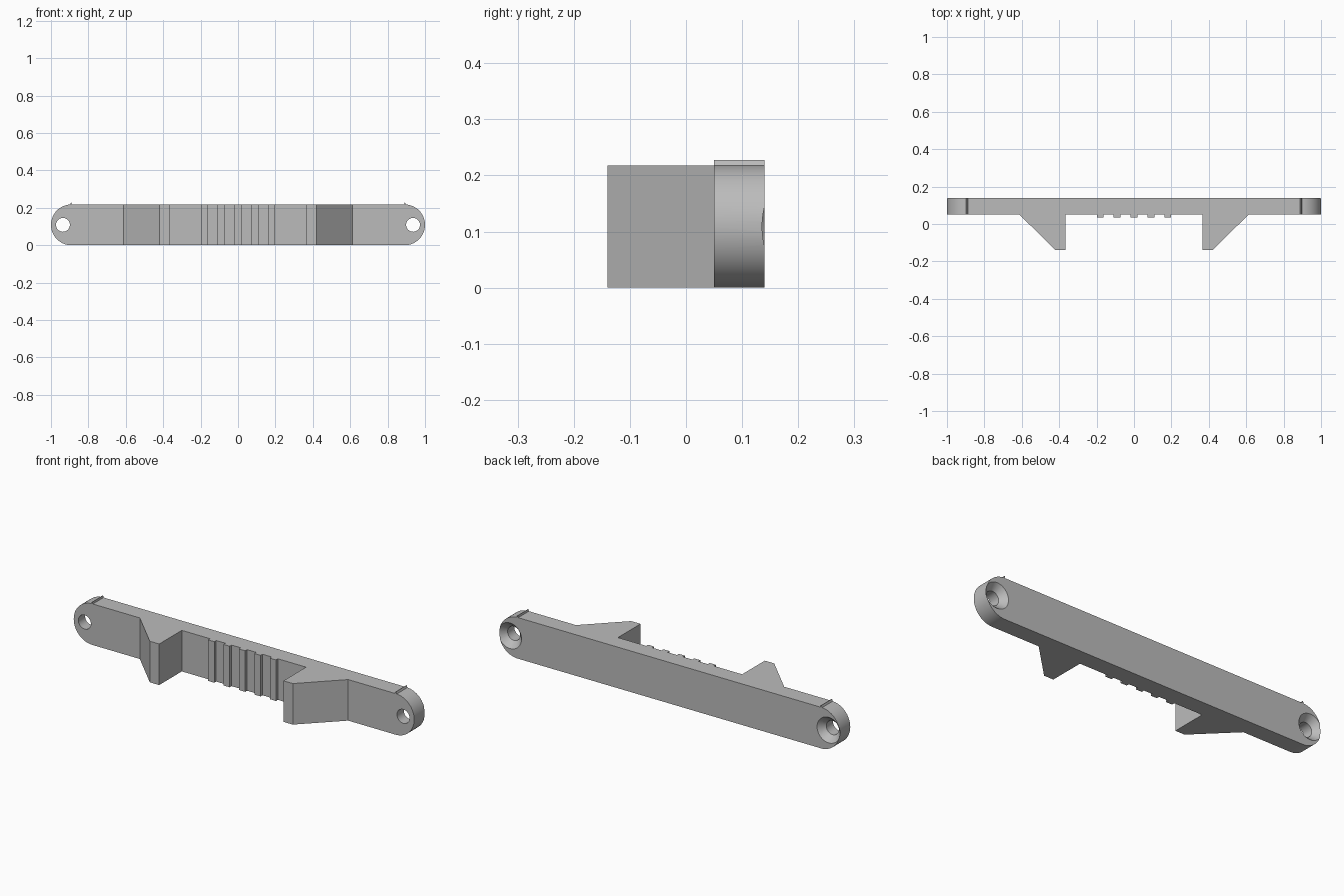
import bpy, bmesh, math
from mathutils import Vector

if "Cube" in bpy.data.objects:
    bpy.data.objects.remove(bpy.data.objects["Cube"], do_unlink=True)

HEIGHT, FRONT, BACK = 0.218, 0.05, 0.14
RADIUS = HEIGHT / 2
END_X = 1 - RADIUS      # centre of the rounded ends
HOLE_X = 0.936

grey = bpy.data.materials.new("plain grey")
grey.use_nodes = True
grey.diffuse_color = (0.5, 0.5, 0.5, 1)
grey.node_tree.nodes["Principled BSDF"].inputs["Base Color"].default_value = (0.5, 0.5, 0.5, 1)


def make_object(name, bm):
    bmesh.ops.recalc_face_normals(bm, faces=bm.faces)
    mesh = bpy.data.meshes.new(name)
    bm.to_mesh(mesh)
    bm.free()
    mesh.materials.append(grey)
    obj = bpy.data.objects.new(name, mesh)
    bpy.context.collection.objects.link(obj)
    return obj


def prism(name, points, offset):
    """Extrude a closed outline of 3D points along an offset."""
    bm = bmesh.new()
    face = bm.faces.new([bm.verts.new(p) for p in points])
    moved = bmesh.ops.extrude_face_region(bm, geom=[face])["geom"]
    verts = [g for g in moved if isinstance(g, bmesh.types.BMVert)]
    bmesh.ops.translate(bm, vec=Vector(offset), verts=verts)
    return make_object(name, bm)


def screw_cutter(x):
    """Lathed through hole with a countersink opening at the back."""
    bm = bmesh.new()
    profile = [(FRONT - 0.05, 0.037), (BACK - 0.033, 0.037),
               (BACK, 0.068), (BACK + 0.02, 0.088)]
    count = 48
    rings = []
    for y, r in profile:
        angles = [2 * math.pi * i / count for i in range(count)]
        rings.append([bm.verts.new((x + r * math.cos(a), y, RADIUS + r * math.sin(a)))
                      for a in angles])
    for a, b in zip(rings, rings[1:]):
        for i in range(count):
            j = (i + 1) % count
            bm.faces.new((a[i], a[j], b[j], b[i]))
    bm.faces.new(rings[0])
    bm.faces.new(rings[-1])
    obj = make_object("screw_hole_cutter", bm)
    obj.hide_render = True
    obj.hide_set(True)
    return obj


def cut(obj, cutter):
    mod = obj.modifiers.new("screw hole", "BOOLEAN")
    mod.operation = "DIFFERENCE"
    mod.solver = "EXACT"
    mod.object = cutter


# Main bar, with two wedge feet and five grip ribs in one plan outline
leg = [(0.365, FRONT), (0.365, -0.14), (0.42, -0.14), (0.612, FRONT)]
outline = [(-END_X, BACK), (-END_X, FRONT)]
outline += [(-x, y) for x, y in reversed(leg)]
for i in range(-2, 3):
    x = i * 0.0905
    outline += [(x - 0.018, FRONT), (x - 0.018, 0.034),
                (x + 0.018, 0.034), (x + 0.018, FRONT)]
outline += leg + [(END_X, FRONT), (END_X, BACK)]
bar = prism("bar_with_feet_and_ribs", [(x, y, 0) for x, y in outline], (0, 0, HEIGHT))
parts = [bar]

# Rounded ends, screw holes and the thin ridge over each joint
for side, word in ((1, "left"), (-1, "right")):
    cutter = screw_cutter(side * HOLE_X)
    arc = [math.pi * (i / 32 - 0.5) for i in range(33)]
    end = prism(word + "_rounded_end",
                [(side * (END_X + RADIUS * math.cos(a)), FRONT,
                  RADIUS + RADIUS * math.sin(a)) for a in arc],
                (0, BACK - FRONT, 0))
    cut(end, cutter)
    cut(bar, cutter)
    parts.append(end)
    ridge = [(END_X - 0.004, HEIGHT - 0.004), (END_X + 0.008, HEIGHT - 0.004),
             (END_X + 0.002, HEIGHT + 0.01), (END_X - 0.001, HEIGHT + 0.01)]
    prism(word + "_ridge", [(side * x, FRONT, z) for x, z in ridge],
          (0, BACK - FRONT, 0))

# Bake the cuts, then smooth the round surfaces
bpy.context.view_layer.update()
graph = bpy.context.evaluated_depsgraph_get()
for obj in parts:
    baked = bpy.data.meshes.new_from_object(obj.evaluated_get(graph))
    obj.modifiers.clear()
    obj.data = baked
for obj in [o for o in bpy.data.objects if o.name.startswith("screw_hole_cutter")]:
    bpy.data.objects.remove(obj, do_unlink=True)
for obj in parts:
    bpy.ops.object.select_all(action="DESELECT")
    obj.select_set(True)
    bpy.context.view_layer.objects.active = obj
    bpy.ops.object.shade_smooth_by_angle(angle=math.radians(30))
